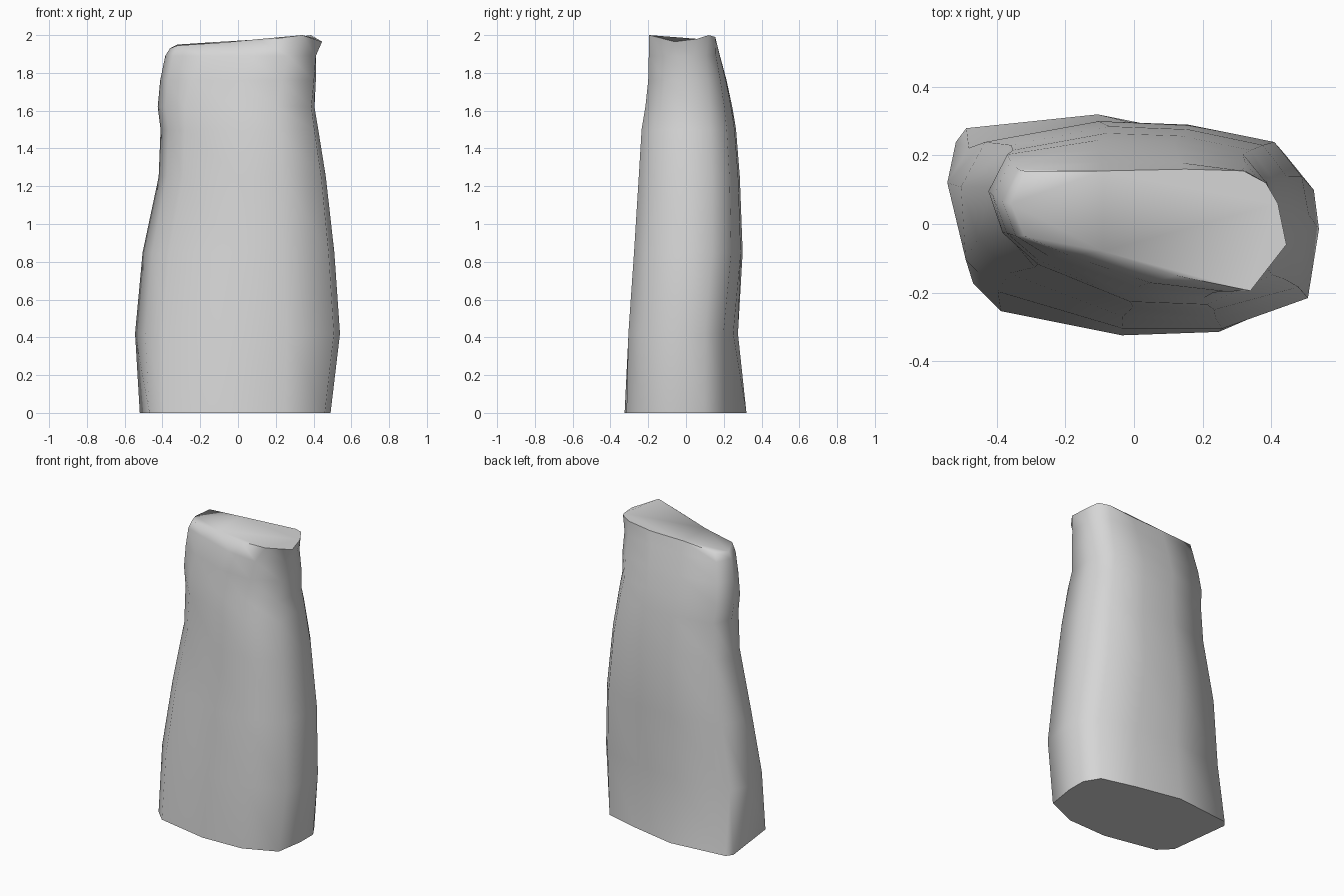
import bpy
import bmesh
from math import radians

cube = bpy.data.objects.get("Cube")
if cube:
    bpy.data.objects.remove(cube)

# Colour
stone = bpy.data.materials.new("pale_grey_stone")
stone.use_nodes = True
colour = (0.67, 0.67, 0.67, 1)
stone.diffuse_color = colour
stone.node_tree.nodes["Principled BSDF"].inputs["Base Color"].default_value = colour

# Outlines of the foot, the belly and the crown, clockwise from the back corner
FOOT = [(-.48, .28), (-.1, .32), (.2, .26), (.43, .2), (.49, .1), (.49, -.03),
        (.46, -.22), (.25, -.31), (-.03, -.32), (-.38, -.25), (-.46, -.17), (-.51, .24)]
BELLY = [(-.43, .24), (-.1, .3), (.16, .29), (.41, .24), (.49, .14), (.51, .03),
         (.48, -.18), (.24, -.27), (-.03, -.265), (-.36, -.14), (-.45, -.04), (-.5, .11)]
CROWN = [(-.32, .155), (-.09, .155), (.15, .16), (.32, .155), (.385, .12), (.42, .06),
         (.445, -.06), (.34, -.195), (.12, -.15), (-.09, -.08), (-.32, -.035), (-.36, .06)]
CROWN_DROP = [.05, .035, .03, .01, 0, .02, .035, 0, .03, .04, .055, .07]

# Height, blend (0 foot, 1 belly, 2 crown) and x and y limits of each layer
LAYERS = [
    (0, 0, -.52, .49, -.325, .32),
    (.42, .7, -.545, .54, -.305, .275),
    (.85, 1, -.505, .51, -.275, .3),
    (1.25, 1.05, -.42, .465, -.25, .285),
    (1.5, 1.1, -.41, .425, -.235, .265),
    (1.62, 1.2, -.425, .405, -.215, .245),
    (1.76, 1.35, -.412, .412, -.2, .215),
    (1.89, 1.6, -.385, .412, -.197, .18),
]


def fit(values, low, high):
    """Stretch values so that they run from low to high."""
    a, b = min(values), max(values)
    return [low + (v - a) / (b - a) * (high - low) for v in values]


def layer_points(z, blend, x0, x1, y0, y1):
    start, end, t = (FOOT, BELLY, blend) if blend <= 1 else (BELLY, CROWN, blend - 1)
    mixed = [(p[0] + (q[0] - p[0]) * t, p[1] + (q[1] - p[1]) * t)
             for p, q in zip(start, end)]
    xs = fit([p[0] for p in mixed], x0, x1)
    ys = fit([p[1] for p in mixed], y0, y1)
    return [(x, y, z) for x, y in zip(xs, ys)]


# Stack the layers and close them with an uneven crown
rings = [layer_points(*layer) for layer in LAYERS]
rings.append([(x, y, 2 - drop) for (x, y), drop in zip(CROWN, CROWN_DROP)])

bm = bmesh.new()
loops = [[bm.verts.new(p) for p in ring] for ring in rings]
for lower, upper in zip(loops, loops[1:]):
    for i in range(len(lower)):
        bm.faces.new((lower[i - 1], lower[i], upper[i], upper[i - 1]))
bm.faces.new(loops[0])
bm.faces.new(loops[-1])
bmesh.ops.recalc_face_normals(bm, faces=bm.faces)

mesh = bpy.data.meshes.new("rock_pillar")
bm.to_mesh(mesh)
bm.free()
mesh.materials.append(stone)
pillar = bpy.data.objects.new("rock_pillar", mesh)
bpy.context.collection.objects.link(pillar)

# Smooth sides with crisp rims
bpy.ops.object.select_all(action="DESELECT")
pillar.select_set(True)
bpy.context.view_layer.objects.active = pillar
bpy.ops.object.shade_smooth_by_angle(angle=radians(72))
